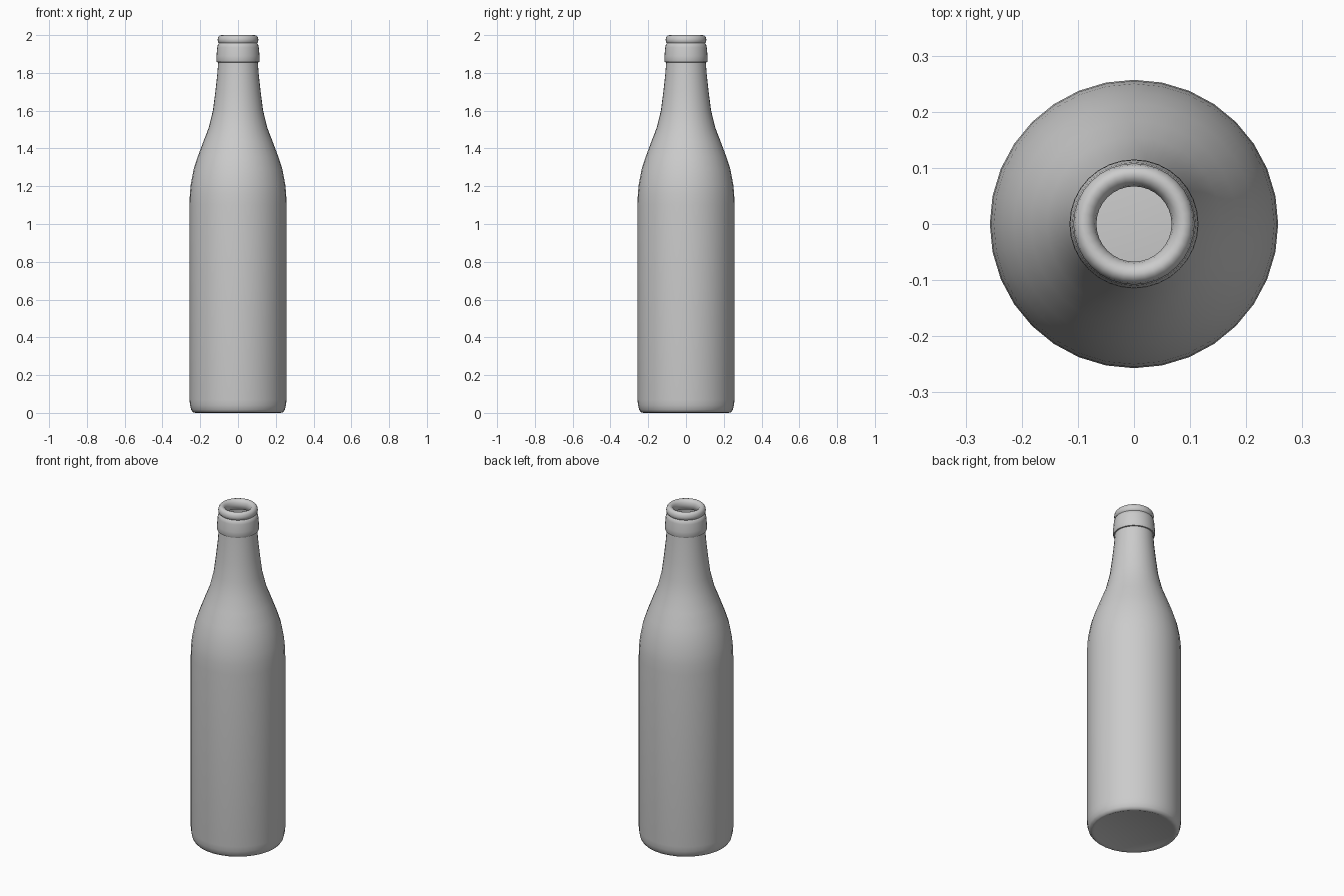
import bpy, bmesh, math

if "Cube" in bpy.data.objects:
    bpy.data.objects.remove(bpy.data.objects["Cube"])

SEGMENTS = 32

# Bottle profile (radius, height): base, body, shoulder, neck, collar, lip, inner lip
profile = [
    (0.0, 0.004), (0.215, 0.004), (0.225, 0.0), (0.238, 0.003), (0.248, 0.016), (0.254, 0.04),
    (0.257, 0.07), (0.257, 1.10), (0.255, 1.16), (0.250, 1.21), (0.235, 1.29),
    (0.214, 1.355), (0.184, 1.435), (0.155, 1.51), (0.133, 1.60), (0.120, 1.70),
    (0.110, 1.79), (0.105, 1.856),
    (0.112, 1.857), (0.115, 1.864), (0.114, 1.89), (0.110, 1.935), (0.106, 1.953),
    (0.101, 1.957), (0.106, 1.963), (0.108, 1.975), (0.105, 1.989), (0.097, 1.998),
    (0.088, 2.0), (0.078, 1.996), (0.070, 1.985), (0.067, 1.970), (0.069, 1.955),
    (0.078, 1.94),
]


def lathe(name, points, segments):
    bm = bmesh.new()
    rings = []
    for r, z in points:
        if r == 0:
            rings.append([bm.verts.new((0, 0, z))] * segments)
            continue
        rings.append([bm.verts.new((r * math.cos(2 * math.pi * i / segments),
                                    r * math.sin(2 * math.pi * i / segments), z))
                      for i in range(segments)])
    for low, high in zip(rings, rings[1:]):
        for i in range(segments):
            j = (i + 1) % segments
            quad = [low[i], low[j], high[j], high[i]]
            bm.faces.new(list(dict.fromkeys(quad)))
    mesh = bpy.data.meshes.new(name)
    bm.to_mesh(mesh)
    bm.free()
    obj = bpy.data.objects.new(name, mesh)
    bpy.context.collection.objects.link(obj)
    return obj


# Glass bottle with an open, rolled mouth
bottle = lathe("bottle", profile, SEGMENTS)
bpy.context.view_layer.objects.active = bottle
bottle.select_set(True)
bpy.ops.object.shade_smooth_by_angle(angle=math.radians(50))
